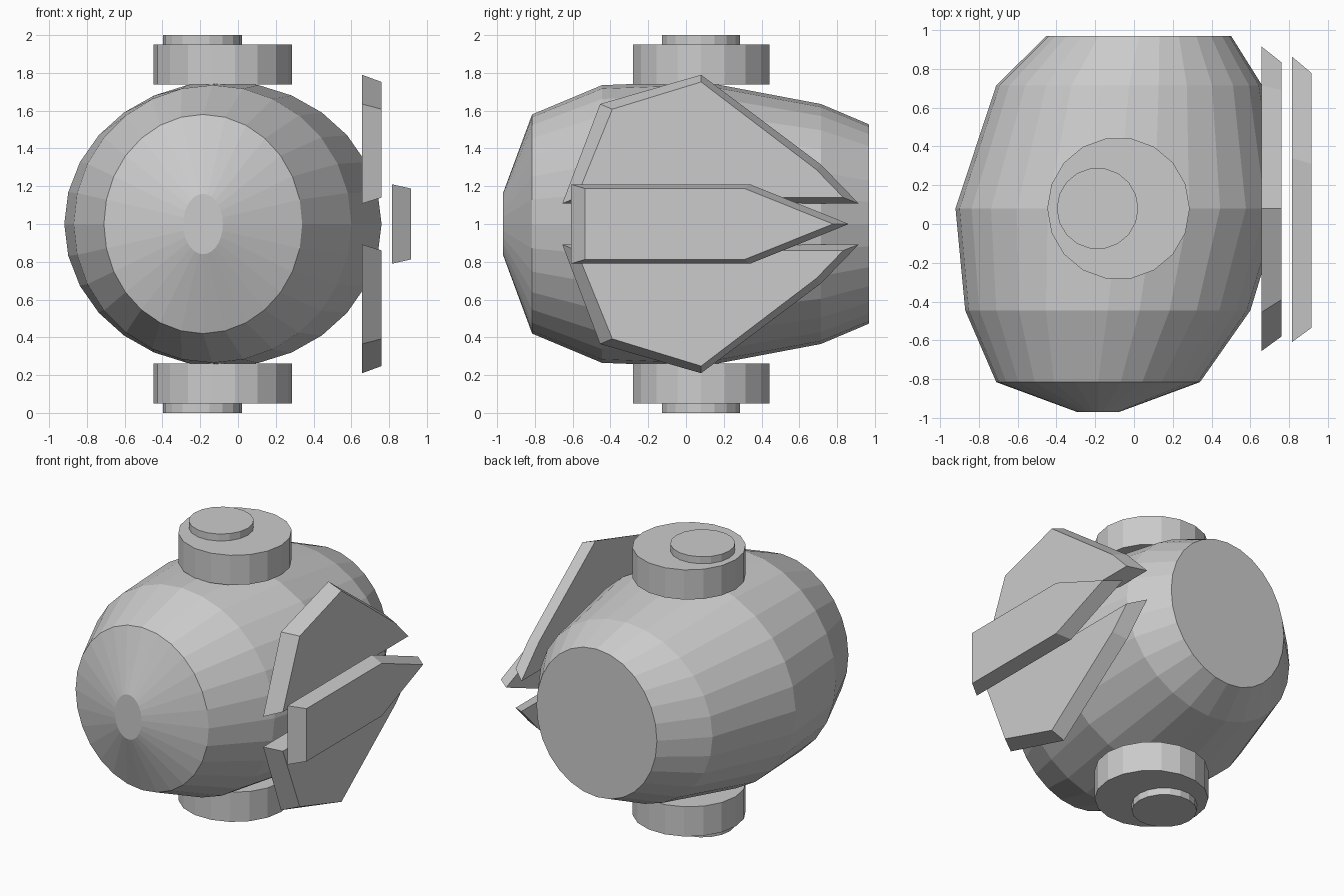
import bpy, bmesh
from math import cos, sin, pi

if "Cube" in bpy.data.objects:
    bpy.data.objects.remove(bpy.data.objects["Cube"])


def loft(name, rings):
    """Skin a list of equal-length point rings and cap both ends."""
    bm = bmesh.new()
    loops = [[bm.verts.new(p) for p in r] for r in rings]
    n = len(loops[0])
    for a, b in zip(loops, loops[1:]):
        for i in range(n):
            j = (i + 1) % n
            bm.faces.new((a[i], a[j], b[j], b[i]))
    bm.faces.new(loops[0])
    bm.faces.new(loops[-1])
    bmesh.ops.recalc_face_normals(bm, faces=bm.faces)
    mesh = bpy.data.meshes.new(name)
    bm.to_mesh(mesh)
    bm.free()
    ob = bpy.data.objects.new(name, mesh)
    bpy.context.collection.objects.link(ob)
    return ob


def circle(n, rx, ry):
    return [(rx * cos(2 * pi * i / n), ry * sin(2 * pi * i / n)) for i in range(n)]


def disc(name, x, y, r, z0, z1, n=18):
    ring = circle(n, r, r)
    return loft(name, [[(x + u, y + v, z) for u, v in ring] for z in (z0, z1)])


def plate(name, x0, x1, inner, outer):
    """Bevelled plate: wide (y, z) outline at x0, narrower one at x1."""
    return loft(name, [[(x0, y, z) for y, z in inner], [(x1, y, z) for y, z in outer]])


# Barrel body: (y, centre x, x radius, z radius)
stations = [
    (-0.97, -0.185, 0.105, 0.16),
    (-0.815, -0.185, 0.525, 0.58),
    (-0.445, -0.135, 0.735, 0.735),
    (0.08, -0.08, 0.84, 0.755),
    (0.715, -0.025, 0.685, 0.635),
    (0.97, 0.025, 0.475, 0.527),
]
loft("body", [[(cx + u, y, 1 + v) for u, v in circle(28, rx, rz)]
              for y, cx, rx, rz in stations])

# Side wing outlines, upper one; the lower is mirrored about z = 1
wing_in = [(-0.655, 1.108), (-0.455, 1.635), (0.08, 1.79), (0.714, 1.315), (0.915, 1.108)]
wing_out = [(-0.58, 1.14), (-0.39, 1.608), (0.08, 1.752), (0.69, 1.288), (0.833, 1.14)]

for side, s in (("upper", 1), ("lower", -1)):
    def flip(pts):
        return [(y, 1 + s * (z - 1)) for y, z in pts]
    plate(side + "_wing", 0.657, 0.76, flip(wing_in), flip(wing_out))
    # Hub with an offset button
    disc(side + "_hub", -0.08, 0.08, 0.367, 1 + s * 0.738, 1 + s * 0.95)
    disc(side + "_button", -0.188, 0.08, 0.21, 1 + s * 0.94, 1 + s * 1.0)

# Pointed centre plate
plate("centre_plate", 0.815, 0.915,
      [(-0.608, 0.79), (0.34, 0.79), (0.862, 1.0), (0.34, 1.21), (-0.608, 1.21)],
      [(-0.535, 0.812), (0.31, 0.812), (0.778, 1.0), (0.31, 1.188), (-0.535, 1.188)])
